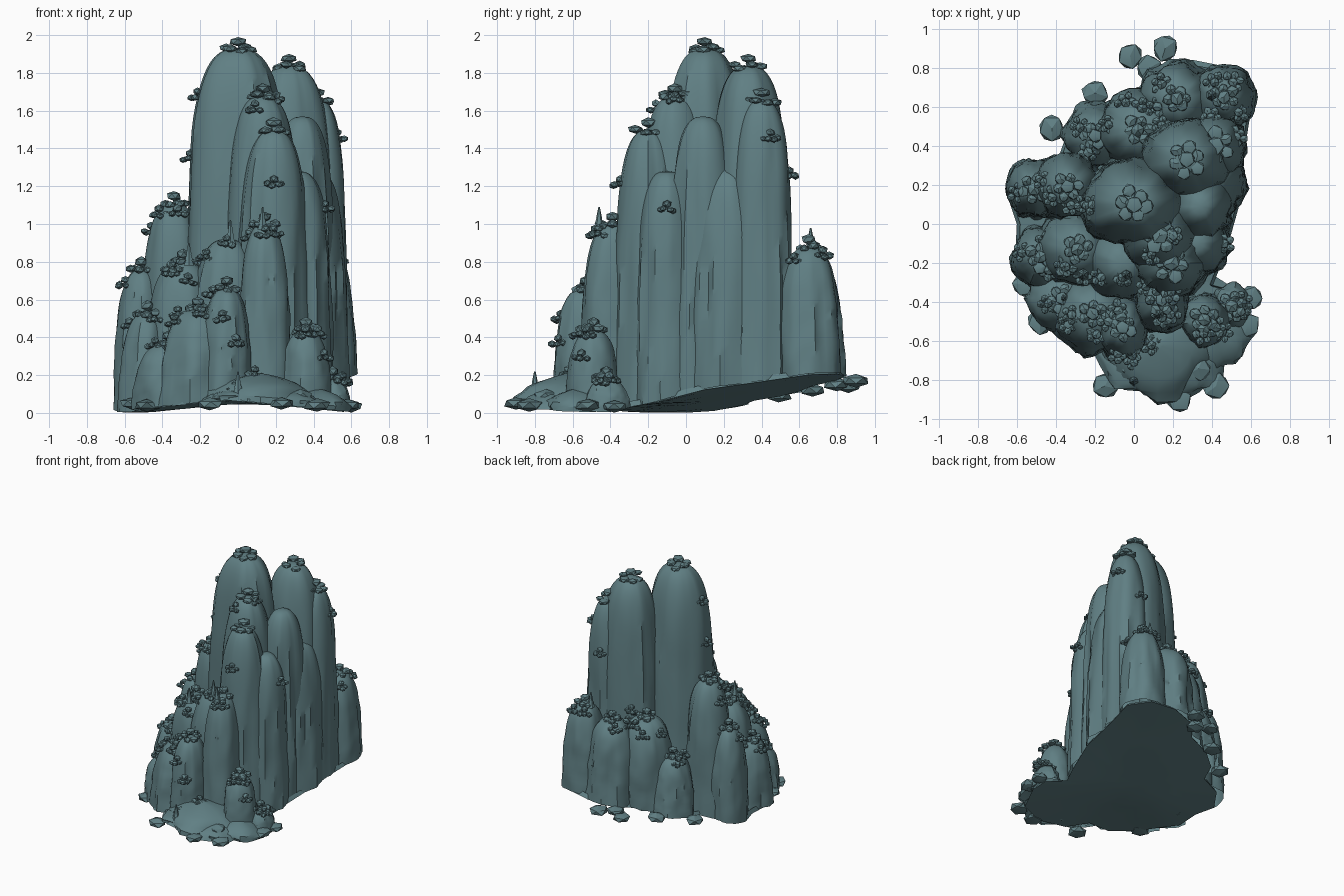
import bpy, bmesh, math, random
from mathutils import Vector, noise, kdtree

if "Cube" in bpy.data.objects:
    bpy.data.objects.remove(bpy.data.objects["Cube"])

random.seed(7)
stone = bpy.data.materials.new("blue_grey_stone")
stone.diffuse_color = (0.117, 0.213, 0.230, 1)
stone.use_nodes = True
stone.node_tree.nodes["Principled BSDF"].inputs["Base Color"].default_value = stone.diffuse_color
surface = []   # outer points of every column, used to seat shrubs


def ground(x, y):
    """Height of the slanted underside: ramps up to the back right, ridged at the front."""
    back = 0.06 + 0.10 * x + 0.13 * y
    front = 0.07 - 0.1 * abs(x + 0.05)
    w = min(1, max(0, (y + 0.4) / 0.4))
    return min(0.21, max(0.005, front + (back - front) * w))


def finish(bm, name, angle=40):
    bmesh.ops.recalc_face_normals(bm, faces=bm.faces)
    me = bpy.data.meshes.new(name)
    bm.to_mesh(me)
    bm.free()
    me.materials.append(stone)
    ob = bpy.data.objects.new(name, me)
    bpy.context.collection.objects.link(ob)
    bpy.ops.object.select_all(action='DESELECT')
    ob.select_set(True)
    bpy.context.view_layer.objects.active = ob
    bpy.ops.object.shade_smooth_by_angle(angle=math.radians(angle))


def pillar(name, x, y, rx, ry, top, flare=0.13, sides=32, rows=26, rough=0.15, dome=0.38):
    """Blunt-domed rock column with vertical grooves and a flared foot."""
    bm = bmesh.new()
    seed = random.uniform(0, 50)
    p = 2.3 + 2.5 * top
    rings = []
    for j in range(rows):
        t = 1 - (1 - j / rows) ** 1.7
        r = (1 - t ** p) ** dome * (1 + flare * (1 - t))
        ring = []
        for i in range(sides):
            a = 2 * math.pi * i / sides
            c, s = math.cos(a), math.sin(a)
            n = noise.noise(Vector((c * 1.5 + seed, s * 1.5, t * 0.9)))
            n += 0.4 - abs(noise.noise(Vector((c * 2.6, s * 2.6 + seed, t * 1.3)))) * 1.6
            n += 0.35 * noise.noise(Vector((c * 4, s * 4 + seed, t * 6)))
            k = r * (1 + rough * n * (1 - 0.5 * t))
            px, py = x + rx * k * c, y + ry * k * s
            g = ground(px, py)
            ring.append(bm.verts.new((px, py, g + (top - g) * t)))
        rings.append(ring)
        surface.extend(v.co.copy() for v in ring)
    tip = bm.verts.new((x, y, top))
    for a, b in zip(rings, rings[1:]):
        for i in range(sides):
            k = (i + 1) % sides
            bm.faces.new((a[i], a[k], b[k], b[i]))
    for i in range(sides):
        bm.faces.new((rings[-1][i], rings[-1][(i + 1) % sides], tip))
    finish(bm, name)


def blob(bm, loc, r, flat, sub=1):
    """Lumpy flattened ball."""
    vs = bmesh.ops.create_icosphere(bm, subdivisions=sub, radius=r)["verts"]
    turn = random.uniform(0, 6.28)
    c, s = math.cos(turn), math.sin(turn)
    for v in vs:
        q = v.co * random.uniform(0.88, 1.12)
        v.co = Vector((c * q.x - s * q.y, s * q.x + c * q.y, q.z * flat)) + Vector(loc)


def shrub(bm, x, y, z, r=0.085, flat=0.55):
    """Rosette of leafy pads around a raised crown."""
    off = random.uniform(0, 6.28)
    for i in range(6):
        a = off + 2 * math.pi * i / 6
        d = r * random.uniform(0.55, 0.8)
        blob(bm, (x + d * math.cos(a), y + d * math.sin(a), z + random.uniform(-0.25, 0.05) * r),
             r * random.uniform(0.36, 0.46), flat)
    blob(bm, (x, y, z + r * flat * 0.6), r * 0.5, flat)


# Rock columns: x, y, radius x, radius y, top height
columns = {
    "main_peak": (0.00, 0.10, 0.245, 0.21, 1.93),
    "second_peak": (0.27, 0.33, 0.21, 0.19, 1.84),
    "side_peak": (0.42, 0.40, 0.14, 0.15, 1.66),
    "front_peak": (0.13, -0.06, 0.18, 0.18, 1.68),
    "front_shoulder": (0.19, -0.20, 0.17, 0.16, 1.50),
    "right_shoulder": (0.34, 0.09, 0.16, 0.17, 1.57),
    "right_buttress": (0.32, -0.10, 0.16, 0.16, 1.28),
    "right_wall": (0.39, 0.23, 0.16, 0.20, 1.30),
    "left_tower": (-0.34, 0.19, 0.16, 0.16, 1.11),
    "left_outer_tower": (-0.51, 0.18, 0.125, 0.14, 0.76),
    "left_front_tower": (-0.29, -0.13, 0.18, 0.18, 0.80),
    "left_low_tower": (-0.48, -0.17, 0.13, 0.14, 0.53),
    "middle_step": (-0.06, -0.20, 0.18, 0.18, 0.92),
    "front_tower": (0.14, -0.39, 0.13, 0.15, 1.00),
    "front_low_tower": (-0.06, -0.53, 0.125, 0.15, 0.66),
    "front_left_step": (-0.21, -0.46, 0.18, 0.18, 0.55),
    "front_left_foot": (-0.37, -0.38, 0.16, 0.15, 0.37),
    "front_right_stub": (0.36, -0.49, 0.12, 0.12, 0.44),
    "front_right_foot": (0.50, -0.42, 0.09, 0.10, 0.18),
    "back_right_tower": (0.46, 0.65, 0.145, 0.15, 0.88),
    "back_tower": (0.22, 0.64, 0.18, 0.18, 0.81),
    "back_left_step": (0.02, 0.48, 0.20, 0.19, 0.82),
    "back_left_stub": (-0.20, 0.45, 0.145, 0.15, 0.55),
}
for name, c in columns.items():
    pillar(name, *c)

# Low rubble apron at the front
for i, (x, y, rx, ry, top) in enumerate([(0.12, -0.62, 0.28, 0.24, 0.21), (0.00, -0.72, 0.15, 0.14, 0.13),
                                         (0.28, -0.72, 0.17, 0.14, 0.12), (0.42, -0.58, 0.15, 0.15, 0.13),
                                         (0.14, -0.78, 0.13, 0.10, 0.12)]):
    pillar("apron_%d" % i, x, y, rx, ry, top, 0.1, 20, 8, 0.3, 0.9)

# Foundation slab closing the underside
outline = [(-.65, .15), (-.55, .30), (-.38, .36), (-.33, .50), (-.2, .60), (0, .67), (.1, .79), (.3, .84),
           (.5, .80), (.61, .65), (.57, .4), (.54, .1), (.47, -.15), (.40, -.32), (.56, -.36), (.56, -.5),
           (.43, -.75), (.2, -.87), (-.05, -.85), (-.14, -.68), (-.3, -.66), (-.45, -.5), (-.53, -.33),
           (-.61, -.2), (-.6, 0)]
bm = bmesh.new()
rings = []
for k, up in [(0.97, 0.03), (1, 0), (0.75, 0), (0.5, 0), (0.25, 0)]:
    rings.append([bm.verts.new((x * k, y * k, ground(x * k, y * k) - 0.004 + up)) for x, y in outline])
n = len(outline)
for a, b in zip(rings, rings[1:]):
    for i in range(n):
        bm.faces.new((a[i], a[(i + 1) % n], b[(i + 1) % n], b[i]))
bm.faces.new(rings[-1])
finish(bm, "foundation_slab")

# Loose rocks around the foot
bm = bmesh.new()
for x, y, z in [(-0.02, 0.86, 0.14), (0.16, 0.90, 0.17), (-0.42, 0.49, 0.09), (-0.48, -0.50, 0.04),
                (-0.15, -0.83, 0.045), (0.23, -0.90, 0.05), (0.42, -0.83, 0.04), (0.60, -0.38, 0.035),
                (0.58, -0.52, 0.04), (-0.56, -0.31, 0.05), (0.05, -0.78, 0.09), (0.33, -0.74, 0.09),
                (-0.20, 0.67, 0.12), (0.08, 0.80, 0.15)]:
    blob(bm, (x, y, z), 0.072, 0.48)
finish(bm, "loose_rocks", 25)

# Shrubs crowning the columns, fuller on the lower ones
bm = bmesh.new()
for name, (x, y, rx, ry, top) in columns.items():
    if name in ("right_buttress", "right_wall", "middle_step", "right_shoulder"):
        continue
    shrub(bm, x, y, top + 0.005, 0.095 if top > 1.2 else 0.075, 0.55 if top > 1.2 else 0.75)
    if top < 1.2:
        for _ in range(2):
            a = random.uniform(0, 6.28)
            shrub(bm, x + rx * 0.6 * math.cos(a), y + ry * 0.6 * math.sin(a), top - 0.05 * top,
                  0.055, 0.8)
finish(bm, "crown_shrubs", 30)

# Shrubs clinging to ledges, seated on the nearest rock
tree = kdtree.KDTree(len(surface))
for i, co in enumerate(surface):
    tree.insert(co, i)
tree.balance()
bm = bmesh.new()
for x, y, z in [(-0.25, 0.12, 1.68), (-0.29, 0.10, 1.38), (0.05, -0.22, 1.64), (0.22, -0.05, 1.68),
                (0.50, 0.42, 1.47), (0.40, 0.53, 1.28), (0.21, -0.40, 1.23), (0.50, -0.10, 1.08),
                (-0.45, 0.20, 0.97), (-0.18, -0.30, 0.83), (-0.25, -0.30, 0.72), (0.02, -0.32, 0.92),
                (-0.33, -0.50, 0.48), (-0.44, -0.40, 0.36), (-0.10, -0.68, 0.50), (0.0, -0.68, 0.37),
                (0.10, -0.62, 0.20), (-0.02, -0.74, 0.15), (0.47, -0.55, 0.30), (-0.06, -0.28, 0.92),
                (0.54, 0.56, 0.82), (-0.05, 0.62, 0.72), (-0.12, 0.50, 0.72), (0.12, 0.52, 0.85),
                (-0.60, 0.16, 0.68), (-0.35, -0.24, 0.75), (-0.57, -0.16, 0.45)]:
    co = tree.find((x, y, z))[0]
    shrub(bm, co.x, co.y, co.z, 0.052, 0.8)
finish(bm, "ledge_shrubs", 30)

# Slim conifers
bm = bmesh.new()
for x, y, z in [(0.0, -0.80, 0.10), (0.13, -0.46, 0.97), (-0.26, -0.26, 0.78), (-0.36, -0.38, 0.36),
                (0.40, 0.66, 0.86), (-0.04, -0.26, 0.90)]:
    for k in range(3):
        vs = bmesh.ops.create_cone(bm, segments=6, radius1=0.032 - 0.008 * k, radius2=0.004,
                                   depth=0.06, cap_ends=True)["verts"]
        for v in vs:
            v.co += Vector((x, y, z + 0.03 + 0.03 * k))
finish(bm, "conifers", 30)
